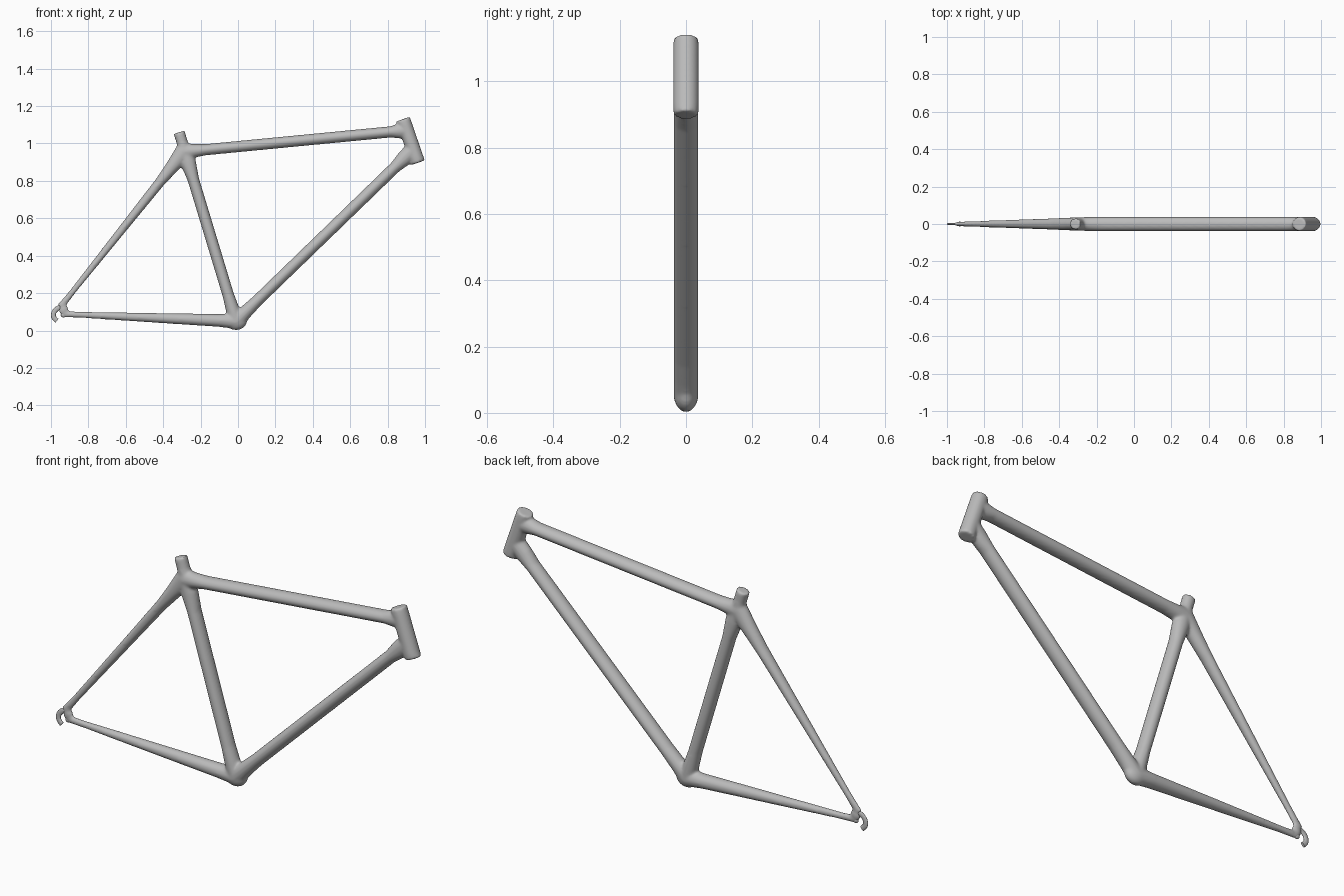
import bpy, bmesh, math
from mathutils import Vector

cube = bpy.data.objects.get("Cube")
if cube:
    bpy.data.objects.remove(cube)

grey = bpy.data.materials.new("frame grey")
grey.use_nodes = True
grey.diffuse_color = (0.5, 0.5, 0.5, 1)
grey.node_tree.nodes["Principled BSDF"].inputs["Base Color"].default_value = (0.5, 0.5, 0.5, 1)


def add_tube(bm, start, end, stations, sides=32):
    """Oval tube in the xz plane; stations are (fraction, half height, half width)."""
    a, b = Vector((start[0], 0, start[1])), Vector((end[0], 0, end[1]))
    along = (b - a).normalized()
    up = Vector((-along.z, 0, along.x))
    rings = []
    for t, h, w in stations:
        c = a.lerp(b, t)
        angles = [2 * math.pi * i / sides for i in range(sides)]
        rings.append([bm.verts.new(c + up * h * math.cos(q) + Vector((0, w * math.sin(q), 0)))
                      for q in angles])
    for r, s in zip(rings, rings[1:]):
        for i in range(sides):
            j = (i + 1) % sides
            bm.faces.new((r[i], r[j], s[j], s[i]))
    bm.faces.new(rings[0])
    bm.faces.new(rings[-1])


def add_lug(bm, x, z, rx, ry, rz):
    """Rounded swelling where tubes meet."""
    made = bmesh.ops.create_uvsphere(bm, u_segments=32, v_segments=16, radius=1)["verts"]
    bmesh.ops.scale(bm, vec=(rx, ry, rz), verts=made)
    bmesh.ops.translate(bm, vec=(x, 0, z), verts=made)


def finish(bm, name):
    bmesh.ops.recalc_face_normals(bm, faces=bm.faces)
    mesh = bpy.data.meshes.new(name)
    bm.to_mesh(mesh)
    bm.free()
    ob = bpy.data.objects.new(name, mesh)
    bpy.context.collection.objects.link(ob)
    mesh.materials.append(grey)
    for p in mesh.polygons:
        p.use_smooth = True
    return ob


crank = (-0.01, 0.05)
seat = (-0.295, 0.955)
axle = (-0.93, 0.115)

bm = bmesh.new()
# Seat tube with its stub, flared where it meets the other tubes
add_tube(bm, crank, (-0.315, 1.06),
         [(0, .04, .037), (.07, .036, .037), (.14, .031, .036), (.75, .031, .036),
          (.84, .042, .036), (.9, .036, .034), (.95, .03, .03), (1, .031, .03)])
# Top tube
add_tube(bm, seat, (0.9, 1.07),
         [(0, .05, .036), (.05, .036, .037), (.1, .03, .037), (.93, .03, .037),
          (.96, .038, .037), (1, .045, .037)])
# Down tube
add_tube(bm, crank, (0.935, 0.965),
         [(0, .043, .037), (.06, .036, .037), (.12, .0315, .037), (.9, .0315, .037),
          (.95, .042, .037), (1, .045, .037)])
# Head tube
add_tube(bm, (0.882, 1.13), (0.962, 0.897),
         [(0, .039, .037), (.12, .039, .039), (.88, .039, .039), (1, .04, .037)])
# Chain stay and seat stay, tapering to the rear
add_tube(bm, crank, (-0.935, 0.088),
         [(0, .042, .037), (.1, .034, .036), (.5, .025, .026), (.9, .016, .015), (1, .018, .011)])
add_tube(bm, (-0.285, 0.96), (-0.95, 0.125),
         [(0, .05, .036), (.1, .036, .034), (.2, .027, .031), (.5, .022, .024),
          (.9, .016, .014), (1, .02, .011)])
# Lugs at the crank and rear corner
add_lug(bm, -0.01, 0.057, .06, .037, .055)
add_lug(bm, -0.932, 0.11, .026, .013, .03)
frame = finish(bm, "frame_tubes")
remesh = frame.modifiers.new("blend", 'REMESH')
remesh.mode = 'VOXEL'
remesh.voxel_size = 0.006
remesh.use_smooth_shade = True
smooth = frame.modifiers.new("soften", 'SMOOTH')
smooth.factor = 0.5
smooth.iterations = 10

# Rear dropout hook: thin rounded plate swept along a short path
curve = bpy.data.curves.new("dropout_hook", 'CURVE')
curve.dimensions = '3D'
curve.bevel_depth = 0.013
curve.bevel_resolution = 4
curve.use_fill_caps = True
path = curve.splines.new('NURBS')
pts = [(-.92, .125), (-.945, .125), (-.965, .12), (-.985, .1), (-.988, .075), (-.978, .06), (-.968, .052)]
path.points.add(len(pts) - 1)
for p, (x, z) in zip(path.points, pts):
    p.co = (x, 0, z, 1)
path.use_endpoint_u = True
path.order_u = 3
path.resolution_u = 6
curve.materials.append(grey)
hook = bpy.data.objects.new("dropout_hook", curve)
hook.scale.y = 0.5
bpy.context.collection.objects.link(hook)

# Small lower lug of the dropout
bm = bmesh.new()
add_lug(bm, -0.932, 0.084, .016, .009, .014)
finish(bm, "dropout_lug")
